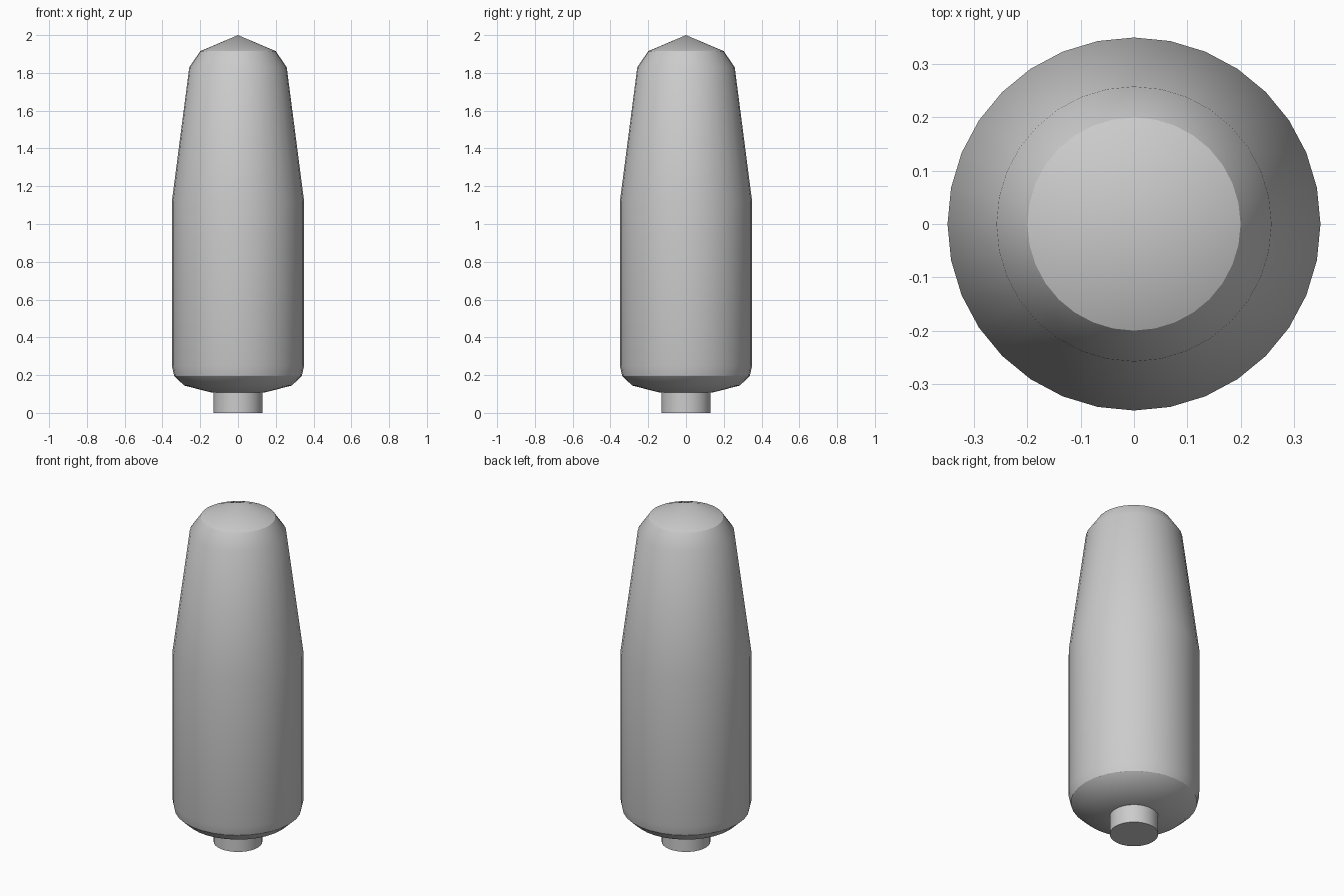
import bpy, bmesh, math

if "Cube" in bpy.data.objects:
    bpy.data.objects.remove(bpy.data.objects["Cube"])

SIDES = 32


def lathe(name, profile):
    """Revolve (radius, z) points, bottom to top, around z; radius 0 closes to a tip."""
    bm = bmesh.new()
    rings = []
    for r, z in profile:
        if r == 0:
            rings.append([bm.verts.new((0, 0, z))] * SIDES)
        else:
            rings.append([bm.verts.new((r * math.cos(2 * math.pi * i / SIDES),
                                        r * math.sin(2 * math.pi * i / SIDES), z))
                          for i in range(SIDES)])
    for low, high in zip(rings, rings[1:]):
        for i in range(SIDES):
            j = (i + 1) % SIDES
            corners = list(dict.fromkeys((low[i], low[j], high[j], high[i])))
            bm.faces.new(corners)
    if profile[0][0] > 0:
        bm.faces.new(rings[0][::-1])
    if profile[-1][0] > 0:
        bm.faces.new(rings[-1])
    mesh = bpy.data.meshes.new(name)
    bm.to_mesh(mesh)
    bm.free()
    obj = bpy.data.objects.new(name, mesh)
    bpy.context.collection.objects.link(obj)
    bpy.ops.object.select_all(action='DESELECT')
    obj.select_set(True)
    bpy.context.view_layer.objects.active = obj
    bpy.ops.object.shade_smooth_by_angle(angle=math.radians(30))
    return obj


# Single shell: bottom stub, rounded base, straight body, taper and pointed cap
lathe("capsule_body", [
    (0.13, 0.0), (0.13, 0.107), (0.15, 0.11), (0.285, 0.145), (0.338, 0.195),
    (0.35, 0.25), (0.35, 1.12), (0.258, 1.83), (0.2, 1.915), (0, 2.0),
])
